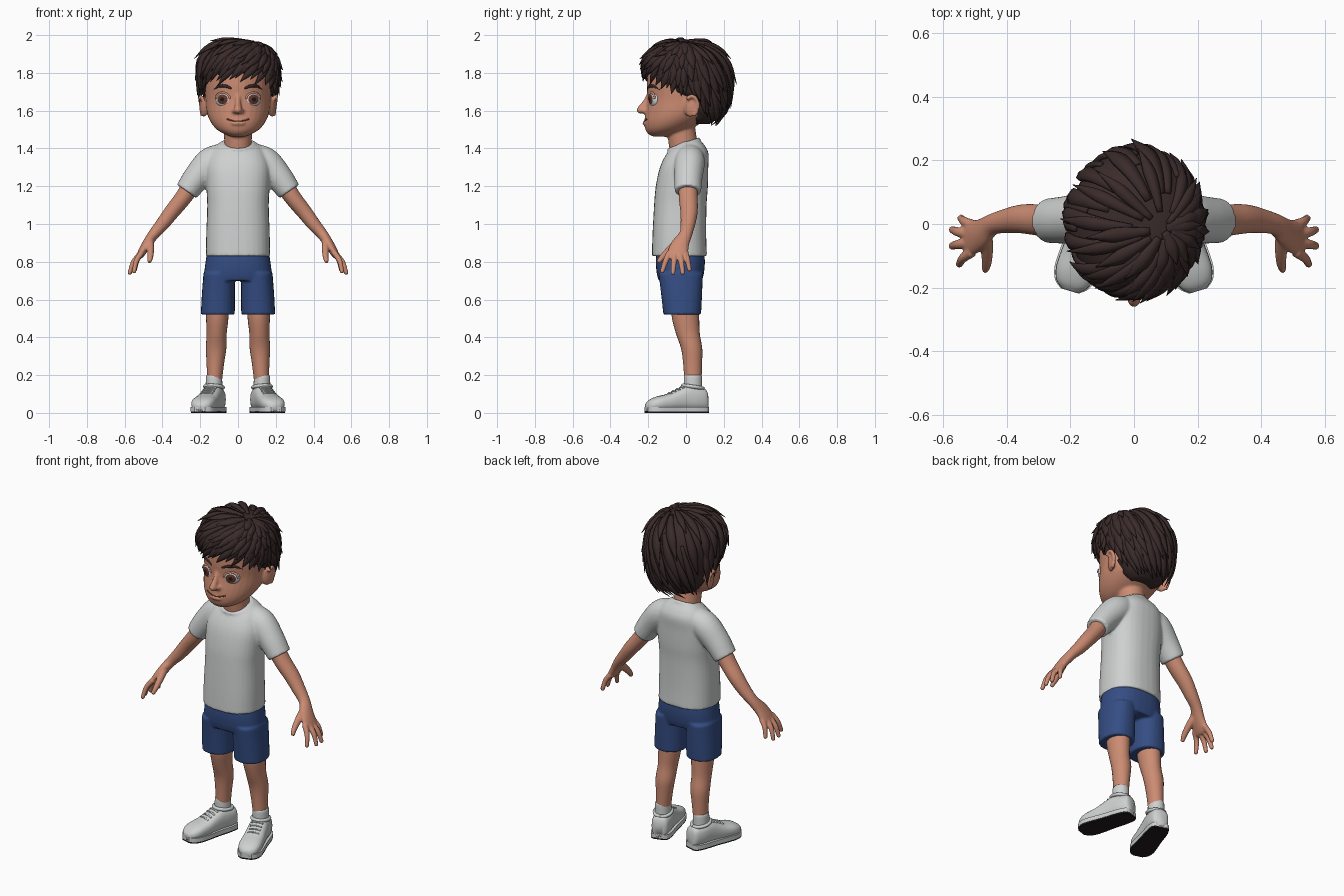
import bpy, bmesh, math, random
from mathutils import Vector, Matrix
from mathutils.bvhtree import BVHTree

random.seed(4)
cube = bpy.data.objects.get("Cube")
if cube:
    bpy.data.objects.remove(cube, do_unlink=True)


def material(name, color):
    m = bpy.data.materials.new(name)
    m.use_nodes = True
    m.diffuse_color = (*color, 1)
    bsdf = next(n for n in m.node_tree.nodes if n.type == 'BSDF_PRINCIPLED')
    bsdf.inputs["Base Color"].default_value = (*color, 1)
    bsdf.inputs["Roughness"].default_value = 0.7
    return m


SKIN = material("skin", (0.6, 0.26, 0.17))
CLOTH = material("white cloth", (0.62, 0.63, 0.63))
BLUE = material("blue cloth", (0.035, 0.075, 0.23))
HAIR = material("dark brown hair", (0.042, 0.024, 0.023))
SOLE = material("black sole", (0.015, 0.01, 0.012))
EYE = material("eye white", (0.6, 0.68, 0.72))
IRIS = material("brown iris", (0.13, 0.035, 0.02))
PUPIL = material("black pupil", (0.01, 0.008, 0.008))
LIP = material("lip line", (0.22, 0.07, 0.05))


def resample(stations, sub):
    """Smooth Catmull-Rom interpolation of tuples of any length."""
    s = [Vector(p) for p in stations]
    s = [2 * s[0] - s[1]] + s + [2 * s[-1] - s[-2]]
    out = []
    for a, b, c, d in zip(s, s[1:], s[2:], s[3:]):
        for k in range(sub):
            t = k / sub
            out.append(0.5 * (2 * b + (c - a) * t + (2 * a - 5 * b + 4 * c - d) * t ** 2
                              + (3 * b - a - 3 * c + d) * t ** 3))
    return out + [s[-2]]


def loft(bm, stations, ref=(0, 1, 0), axis=None, n=24, e=2, sub=4):
    """Skin elliptical sections (x, y, z, radius along ref, other radius)."""
    pts = resample(stations, sub)
    pos = [Vector(p[:3]) for p in pts]
    rings = []
    for i, p in enumerate(pts):
        t = Vector(axis) if axis else pos[min(i + 1, len(pos) - 1)] - pos[max(i - 1, 0)]
        t.normalize()
        u = Vector(ref)
        u = (u - t * u.dot(t)).normalized()
        v = t.cross(u)
        ring = []
        for k in range(n):
            a = math.tau * k / n
            c, s = (math.copysign(abs(f) ** (2 / e), f) for f in (math.cos(a), math.sin(a)))
            ring.append(bm.verts.new(pos[i] + u * c * max(p[3], 0.001) + v * s * max(p[4], 0.001)))
        rings.append(ring)
    for a, b in zip(rings, rings[1:]):
        for k in range(n):
            bm.faces.new((a[k], a[k - 1], b[k - 1], b[k]))
    bm.faces.new(rings[0])
    bm.faces.new(rings[-1])


def stack(bm, rows, e=2):
    """Horizontal sections given as (z, y centre, x radius, y radius)."""
    loft(bm, [(0, y, z, rx, ry) for z, y, rx, ry in rows], (1, 0, 0), (0, 0, 1), 32, e)


def tube(bm, pts, r, n=10, sub=3):
    loft(bm, [(*p, r, r) for p in pts], (0.1, 0.2, 1), n=n, sub=sub)


def ball(bm, loc, radii, rot=0):
    m = Matrix.Translation(loc) @ Matrix.Rotation(rot, 4, 'Z') @ Matrix.Diagonal((*radii, 1))
    bmesh.ops.create_uvsphere(bm, u_segments=24, v_segments=16, radius=1, matrix=m)


def finish(bm, name, mats, mirror=False, voxel=0, smooth=True):
    bmesh.ops.recalc_face_normals(bm, faces=bm.faces)
    for f in bm.faces:
        f.smooth = smooth
    me = bpy.data.meshes.new(name)
    bm.to_mesh(me)
    bm.free()
    for m in mats:
        me.materials.append(m)
    ob = bpy.data.objects.new(name, me)
    bpy.context.scene.collection.objects.link(ob)
    if mirror:
        ob.modifiers.new("Mirror", 'MIRROR').use_mirror_merge = False
    if voxel:
        r = ob.modifiers.new("Blend", 'REMESH')
        r.mode, r.voxel_size, r.use_smooth_shade = 'VOXEL', voxel, True
        s = ob.modifiers.new("Relax", 'SMOOTH')
        s.factor, s.iterations = 0.5, 4
    return ob


# Head with nose, lips, ears and neck blended together
bm = bmesh.new()
stack(bm, [(1.462, -.13, .035, .04), (1.475, -.125, .07, .073), (1.5, -.1, .112, .115),
           (1.54, -.065, .145, .155), (1.59, -.03, .165, .185), (1.66, -.005, .173, .2),
           (1.74, 0, .18, .208), (1.82, 0, .178, .2), (1.9, 0, .14, .16), (1.94, 0, .06, .07)])
face = BVHTree.FromBMesh(bm)


def on_face(x, z):
    return face.ray_cast(Vector((x, -1, z)), Vector((0, 1, 0)))[0]


loft(bm, [(0, -.19, 1.68, .014, .02), (0, -.212, 1.64, .015, .02), (0, -.232, 1.608, .02, .026)], (1, 0, 0))
ball(bm, (0, -.235, 1.603), (.022, .027, .02))
ball(bm, (0, -.215, 1.533), (.04, .016, .011))
stack(bm, [(1.35, .005, .078, .085), (1.41, -.012, .073, .078), (1.53, -.03, .075, .075)])
for s in (1, -1):
    ball(bm, (s * .019, -.217, 1.598), (.014, .018, .013))
    ball(bm, (s * .18, .022, 1.62), (.016, .036, .054), s * -.35)
    rim = [(s * (.196 + .006 * math.sin(a)), .03 + .033 * math.cos(a), 1.625 + .052 * math.sin(a))
           for a in (-1.3, -.7, 0, .6, 1.2, 1.8, 2.4)]
    tube(bm, rim, .011)
finish(bm, "head", [SKIN], voxel=.007)

# Eyes, lids and brows
spot = on_face(.08, 1.66)
look = Matrix.Rotation(.38, 4, 'Z')
eye_m = (Matrix.Translation(spot + look @ Vector((0, .015, 0))) @ look
         @ Matrix.Rotation(math.pi / 2, 4, 'X') @ Matrix.Diagonal((.048, .042, .027, 1)))
bm = bmesh.new()
bmesh.ops.create_uvsphere(bm, u_segments=32, v_segments=24, radius=1, matrix=eye_m)
inv = eye_m.inverted()
for f in bm.faces:
    front = (inv @ f.calc_center_median()).z
    f.material_index = 2 if front > .95 else 1 if front > .82 else 0
finish(bm, "eyes", [EYE, IRIS, PUPIL], mirror=True)
bm = bmesh.new()
tube(bm, [eye_m @ Vector((math.cos(a) * .84, math.sin(a) * .84, .56))
          for a in (.1, .6, 1.1, 1.57, 2.1, 2.6, 3.05)], .006)
finish(bm, "eyelids", [SKIN], mirror=True)
bm = bmesh.new()
loft(bm, [(*on_face(x, z), .008 * k, .005 * k) for x, z, k in
          ((.035, 1.718, .6), (.065, 1.73, 1), (.1, 1.73, .9), (.13, 1.712, .2))], (0, 0, 1), n=8)
finish(bm, "eyebrows", [HAIR], mirror=True)

# Mouth
bm = bmesh.new()
tube(bm, [on_face(x, 1.544 + 3.5 * x * x) + Vector((0, -.001, 0))
          for x in (-.06, -.04, -.02, 0, .02, .04, .06)], .0035)
finish(bm, "mouth", [LIP])

# Hair cap, tucked into the head below the hairline
bm = bmesh.new()
stack(bm, [(1.53, .07, .08, .055), (1.56, .07, .125, .1), (1.62, .055, .165, .155),
           (1.7, .03, .19, .2), (1.78, .01, .203, .222), (1.86, 0, .2, .215),
           (1.92, 0, .16, .175), (1.957, 0, .1, .11), (1.968, 0, .03, .03)])
scalp = BVHTree.FromBMesh(bm)
for v in bm.verts:
    line = 0 if v.co.y > .05 else 1.66 + .12 * min(max((-.02 - v.co.y) / .1, 0), 1)
    if v.co.z < line:
        v.co.x *= .72
        v.co.y = .03 + (v.co.y - .03) * .72
finish(bm, "hair_cap", [HAIR])

# Hair clumps fanning out from the crown
CENTRE, CROWN = Vector((0, .01, 1.76)), Vector((.4, -.12, .9)).normalized()
LIMITS = [(0, 86), (.25, 96), (.42, 114), (.58, 110), (.68, 140), (1, 146)]


def hair_limit(az):
    f = abs(math.remainder(az, math.tau)) / math.pi
    for (a, p), (b, q) in zip(LIMITS, LIMITS[1:]):
        if f <= b:
            return math.radians(p + (q - p) * (f - a) / (b - a))
    return math.radians(q)


def clump(bm, az, start, end, width, flick):
    st = []
    for k in range(6):
        g = k / 5
        t = start + (end - start) * g
        a = az + .7 * (1 - t) * max(math.cos(az), 0)
        p = hair_limit(az)
        aim = Vector((math.sin(a) * math.sin(p), -math.cos(a) * math.sin(p), math.cos(p)))
        d = CROWN.slerp(aim, t)
        hit = scalp.ray_cast(CENTRE + d, -d)[0]
        body = (.45 + 1.1 * g) if g < .5 else 2 * (1 - g) ** .8
        st.append((*(hit + d * (.004 + flick * g ** 3)), .015 * body, width * body))
    mid = Vector(st[3][:3]) - CENTRE
    loft(bm, st, mid, n=6, sub=2)


bm = bmesh.new()
for tip, count, length, width in ((1.02, 36, .5, .024), (.84, 30, .5, .026),
                                  (.64, 24, .46, .026), (.42, 15, .36, .024)):
    for k in range(count):
        az = math.tau * (k + random.uniform(-.3, .3)) / count + tip
        end = tip + random.uniform(-.06, .05)
        clump(bm, az, max(end - length, .04), end, width * random.uniform(.85, 1.2),
              random.uniform(.012, .034))
finish(bm, "hair_clumps", [HAIR])

# Shirt with sleeves and collar
bm = bmesh.new()
stack(bm, [(.83, -.035, .17, .146), (.95, -.035, .168, .142), (1.1, -.03, .163, .139),
           (1.2, -.022, .168, .138), (1.3, -.01, .17, .128), (1.37, .008, .15, .112),
           (1.41, .018, .122, .085), (1.437, .026, .088, .055)], 2.4)
for s in (1, -1):
    loft(bm, [(s * .08, .022, 1.365, .07, .065), (s * .145, .02, 1.326, .08, .08),
              (s * .215, .013, 1.25, .075, .073), (s * .272, .01, 1.172, .07, .063)])
ring = [(.083 * math.sin(a), -.012 - .078 * math.cos(a), 1.42 - .028 * math.cos(a))
        for a in [math.tau * k / 16 for k in range(17)]]
tube(bm, ring, .011)
finish(bm, "shirt", [CLOTH], voxel=.008)

# Shorts
bm = bmesh.new()
stack(bm, [(.87, -.03, .16, .125), (.8, -.03, .172, .13), (.74, -.03, .178, .125), (.7, -.03, .17, .115)], 2.4)
for s in (1, -1):
    loft(bm, [(s * .1, -.028, .74, .083, .118), (s * .104, -.023, .62, .088, .108),
              (s * .107, -.02, .52, .09, .1)], (1, 0, 0), (0, 0, 1), e=2.3)
finish(bm, "shorts", [BLUE], voxel=.007)

# Arms and hands
bm = bmesh.new()
loft(bm, [(.23, .01, 1.23, .05, .05), (.29, .012, 1.14, .05, .045), (.35, .016, 1.065, .046, .041),
          (.4, .01, 1, .039, .036), (.447, -.002, .945, .034, .029), (.482, -.03, .893, .047, .026),
          (.515, -.045, .84, .056, .02), (.527, -.046, .822, .05, .014)])
for base, tip in (((.505, -.004, .85), (.545, .018, .76)), ((.52, -.032, .838), (.572, -.018, .742)),
                  ((.52, -.06, .838), (.573, -.069, .742)), ((.51, -.088, .848), (.55, -.126, .75))):
    a, b = Vector(base), Vector(tip)
    mid = a.lerp(b, .5) + Vector((.008, 0, .006))
    loft(bm, [(*a, .017, .016), (*mid, .015, .014), (*b, .012, .011)])
    ball(bm, b, (.012, .012, .012))
loft(bm, [(.465, -.035, .91, .024, .02), (.463, -.085, .865, .02, .019),
          (.464, -.125, .825, .016, .015), (.47, -.148, .797, .011, .01)])
finish(bm, "arms", [SKIN], mirror=True, voxel=.005)

# Legs and socks
bm = bmesh.new()
loft(bm, [(.11, -.005, .58, .06, .075), (.11, -.002, .5, .059, .072), (.113, .01, .42, .053, .063),
          (.116, .03, .34, .054, .056), (.12, .035, .26, .046, .05), (.125, .037, .16, .039, .045)],
     (1, 0, 0), (0, 0, 1))
finish(bm, "legs", [SKIN], mirror=True)
bm = bmesh.new()
loft(bm, [(.127, .037, z, r, r + .005) for z, r in ((.09, .045), (.14, .044), (.188, .043), (.2, .039))],
     (1, 0, 0), (0, 0, 1))
finish(bm, "socks", [CLOTH], mirror=True)

# Shoes: (y, half width, top height) from heel to toe
SHOE = [(.115, .028, .1), (.1, .046, .128), (.05, .055, .14), (0, .056, .146), (-.05, .058, .125),
        (-.1, .062, .102), (-.16, .063, .087), (-.2, .05, .07), (-.222, .025, .05)]
TURN = (Matrix.Translation((.127, .037, 0)) @ Matrix.Rotation(math.radians(17), 4, 'Z')
        @ Matrix.Translation((0, -.037, 0)))


def turn(bm):
    bmesh.ops.transform(bm, matrix=TURN, verts=bm.verts)
    return bm


bm = bmesh.new()
loft(bm, [(0, y, (h + .012) / 2, w, (h - .012) / 2) for y, w, h in SHOE], (1, 0, 0), (0, 1, 0), e=2.6)
tube(bm, [(.047 * math.sin(a), .037 + .054 * math.cos(a), .137 - .008 * math.cos(a))
          for a in [math.tau * k / 12 for k in range(13)]], .01)
finish(turn(bm), "shoes", [CLOTH], mirror=True)
bm = bmesh.new()
for k in range(4):
    y = -.025 - .022 * k
    tube(bm, [(x, y, .15 + .48 * y - 5 * x * x) for x in (-.033, -.015, 0, .015, .033)], .005, 8)
finish(turn(bm), "laces", [CLOTH], mirror=True)
for name, mat, low, high, grow in (("midsoles", CLOTH, .008, .032, .005), ("soles", SOLE, 0, .01, .003)):
    bm = bmesh.new()
    side = resample(SHOE, 4)
    outline = [(p[1] + grow, p[0]) for p in side] + [(-p[1] - grow, p[0]) for p in reversed(side)]
    base = bm.faces.new([bm.verts.new((x, y, low)) for x, y in outline])
    new = bmesh.ops.extrude_face_region(bm, geom=[base])["geom"]
    bmesh.ops.translate(bm, vec=(0, 0, high - low), verts=[v for v in new if isinstance(v, bmesh.types.BMVert)])
    finish(turn(bm), name, [mat], mirror=True, smooth=False)
